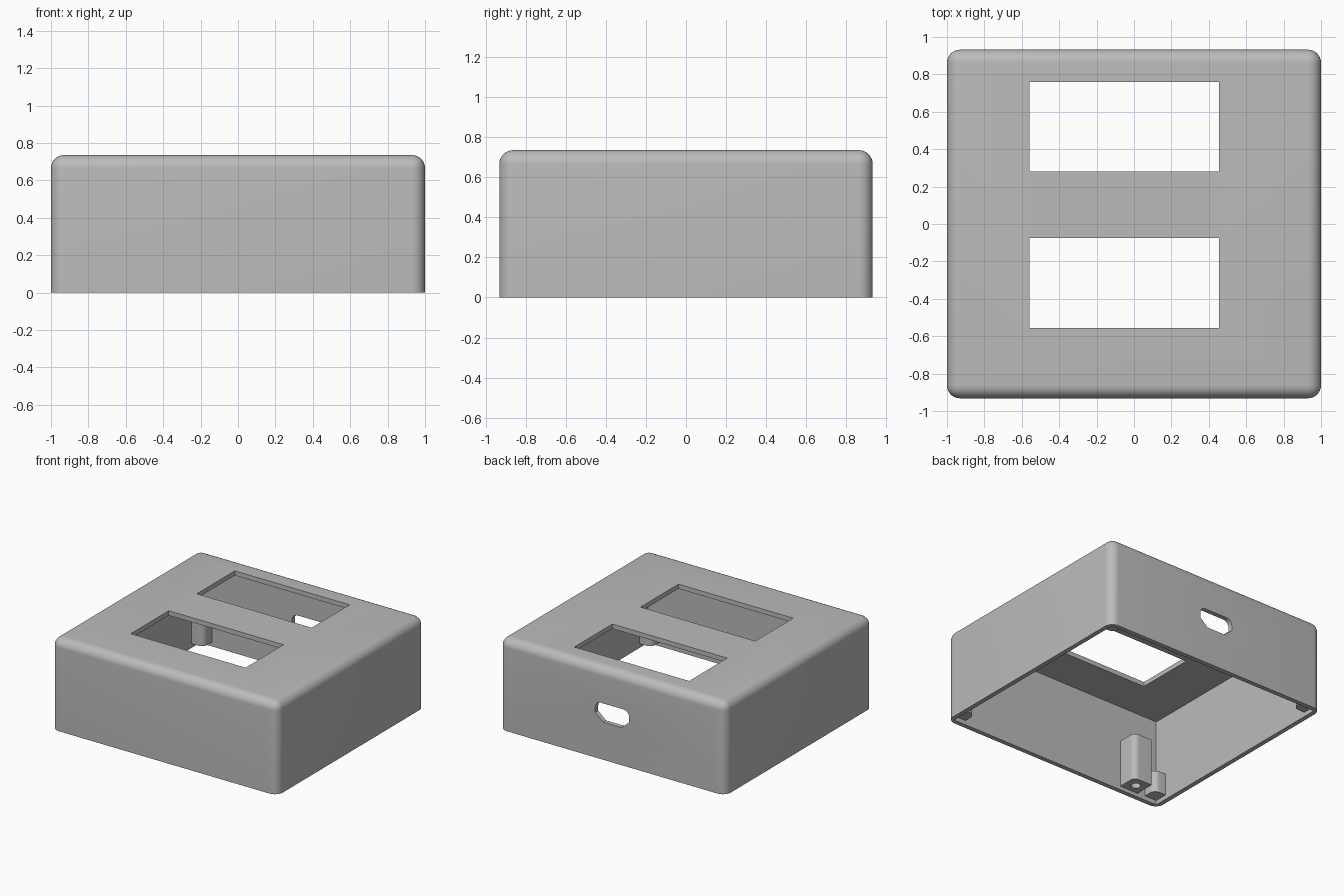
import bpy
import bmesh
import math
from mathutils import Vector

cube = bpy.data.objects.get("Cube")
if cube:
    bpy.data.objects.remove(cube, do_unlink=True)

HX, HY, H = 1.0, 0.932, 0.735   # half width, half depth, height
WALL, ROUND = 0.037, 0.07

grey = bpy.data.materials.new("grey plastic")
grey.use_nodes = True
colour = (0.5, 0.5, 0.5, 1)
grey.diffuse_color = colour
grey.node_tree.nodes["Principled BSDF"].inputs["Base Color"].default_value = colour


def finish(name, bm):
    bmesh.ops.recalc_face_normals(bm, faces=bm.faces)
    mesh = bpy.data.meshes.new(name)
    bm.to_mesh(mesh)
    bm.free()
    mesh.materials.append(grey)
    obj = bpy.data.objects.new(name, mesh)
    bpy.context.collection.objects.link(obj)
    return obj


def block(name, lo, hi, radius=0, rounded=lambda a, b: False):
    """Box between two corners; edges picked by the rule are rounded."""
    bm = bmesh.new()
    bmesh.ops.create_cube(bm, size=1)
    lo, hi = Vector(lo), Vector(hi)
    for v in bm.verts:
        v.co = (lo + hi) / 2 + v.co * (hi - lo)
    picked = [e for e in bm.edges if rounded(e.verts[0].co, e.verts[1].co)]
    if picked:
        bmesh.ops.bevel(bm, geom=picked, offset=radius, segments=8,
                        profile=0.5, affect='EDGES')
    return finish(name, bm)


def prism(name, outline, y0, y1):
    """Outline in x and z, extruded along y."""
    bm = bmesh.new()
    face = bm.faces.new([bm.verts.new((x, y0, z)) for x, z in outline])
    new = bmesh.ops.extrude_face_region(bm, geom=[face])["geom"]
    verts = [g for g in new if isinstance(g, bmesh.types.BMVert)]
    bmesh.ops.translate(bm, verts=verts, vec=(0, y1 - y0, 0))
    return finish(name, bm)


def cylinder(name, x, y, z0, z1, radius):
    bm = bmesh.new()
    bmesh.ops.create_cone(bm, cap_ends=True, segments=32, radius1=radius,
                          radius2=radius, depth=z1 - z0)
    bmesh.ops.translate(bm, verts=bm.verts, vec=(x, y, (z0 + z1) / 2))
    return finish(name, bm)


def cut(obj, cutter):
    cutter.hide_render = True
    cutter.hide_set(True)
    cutter.display_type = 'WIRE'
    mod = obj.modifiers.new(cutter.name, 'BOOLEAN')
    mod.object = cutter
    mod.operation = 'DIFFERENCE'
    mod.solver = 'EXACT'
    bpy.context.view_layer.objects.active = obj
    bpy.ops.object.modifier_apply(modifier=mod.name)
    bpy.data.objects.remove(cutter, do_unlink=True)


def smooth(obj):
    bpy.ops.object.select_all(action='DESELECT')
    obj.select_set(True)
    bpy.context.view_layer.objects.active = obj
    bpy.ops.object.shade_smooth_by_angle(angle=math.radians(30))


# Shell: rounded on the sides and top, square at the open bottom
shell = block("case_shell", (-HX, -HY, 0), (HX, HY, H), ROUND,
              lambda a, b: a.z + b.z > 0.1)
cut(shell, block("cavity", (WALL - HX, WALL - HY, -0.1),
                 (HX - WALL, HY - WALL, H - WALL)))

# Two display windows in the top
for y in (-0.555, 0.28):
    cut(shell, block("window_cutter", (-0.56, y, 0.6), (0.455, y + 0.48, 0.9)))

# Cable port in the back: rounded top corners, chamfered bottom corners
r, half, top = 0.05, 0.15, 0.45
side = [(half - r + r * math.cos(t), top - r + r * math.sin(t))
        for t in (math.radians(a) for a in range(0, 91, 15))]
side = [(0.08, 0.3), (half, 0.36)] + side
port = side + [(-x, z) for x, z in reversed(side)]
cut(shell, prism("port_cutter", port, HY - 0.15, HY + 0.1))
smooth(shell)

# Lid bosses in the four corners, rounded toward the middle
for sx, side_name in ((-1, "right"), (1, "left")):
    for sy, end_name in ((-1, "front"), (1, "back")):
        xs = sorted((sx * 0.855, sx * (HX - WALL + 0.01)))
        ys = sorted((sy * 0.787, sy * (HY - WALL + 0.01)))

        def inner(a, b):
            return all(abs(p.x) < 0.9 and abs(p.y) < 0.85 for p in (a, b))

        smooth(block(f"{end_name}_{side_name}_boss", (xs[0], ys[0], 0.035),
                     (xs[1], ys[1], 0.21), 0.05, inner))

# Taller screw post on the front wall
post = block("screw_post", (-0.785, WALL - HY - 0.01, 0.03), (-0.62, -0.735, 0.41), 0.045,
             lambda a, b: all(p.x > -0.7 and p.y > -0.8 for p in (a, b)))
cut(post, cylinder("screw_hole", -0.703, -0.818, -0.05, 0.25, 0.036))
smooth(post)
